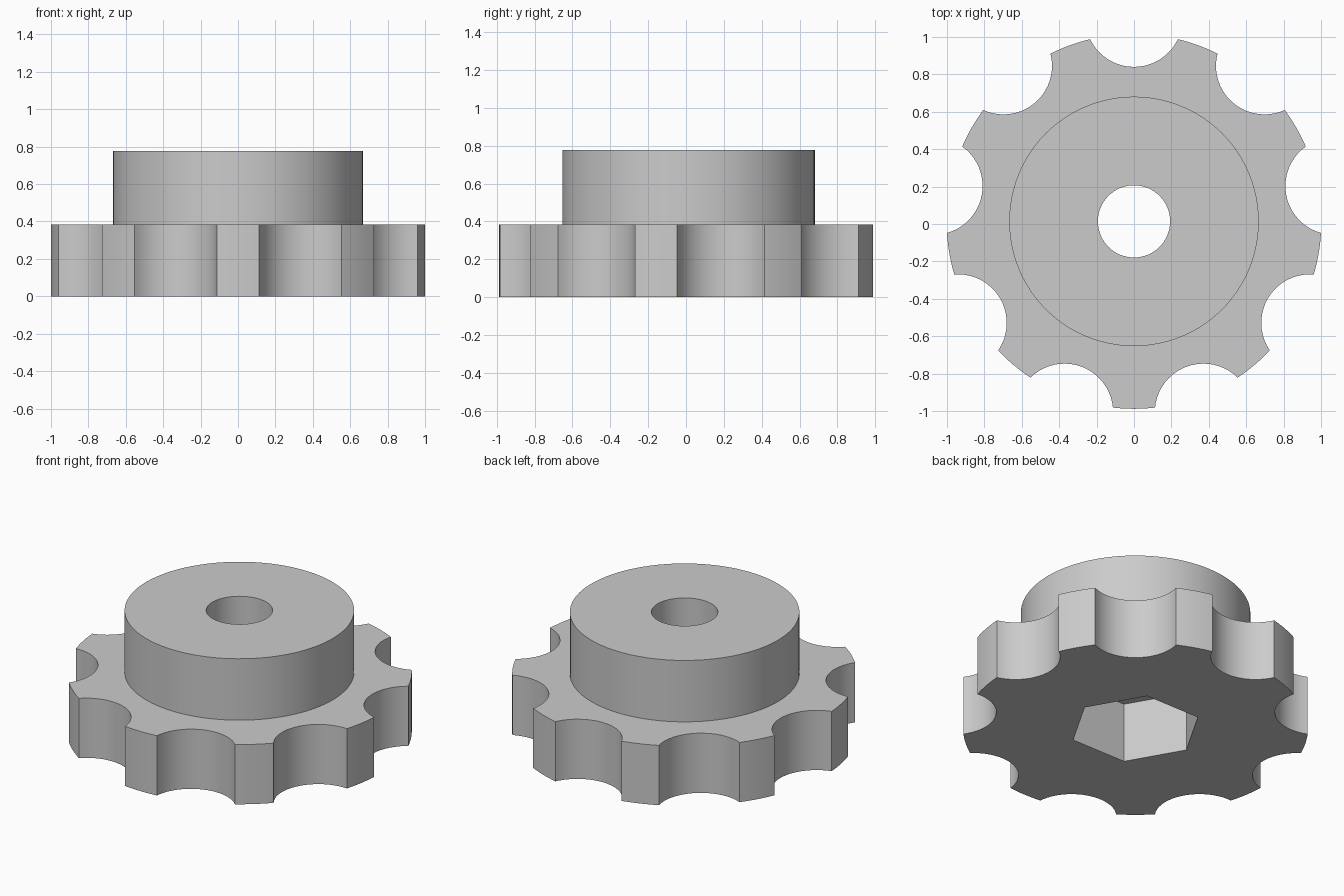
import bpy
import bmesh
from math import sin, cos, asin, acos, radians, pi, tau

if "Cube" in bpy.data.objects:
    bpy.data.objects.remove(bpy.data.objects["Cube"], do_unlink=True)

# Dimensions
CENTER_Y = 0.014
GRIP_R, GRIP_H = 1.002, 0.383
HUB_R, TOP_H = 0.667, 0.777
BORE_R, HEX_R = 0.193, 0.385
LOBES = 9
SCOOP_R, SCOOP_AT = 0.26, 1.086

grey = bpy.data.materials.new("plain grey")
grey.use_nodes = True
color = (0.6, 0.6, 0.6, 1)
grey.diffuse_color = color
grey.node_tree.nodes["Principled BSDF"].inputs["Base Color"].default_value = color


def circle(radius, count):
    return [(radius * cos(tau * i / count), radius * sin(tau * i / count))
            for i in range(count)]


def grip_outline(scoop_steps=20, tooth_steps=6):
    """Round outline with a scoop cut between each pair of teeth."""
    # Half angle of a scoop's mouth, seen from the middle and from the scoop
    mouth = acos((GRIP_R ** 2 + SCOOP_AT ** 2 - SCOOP_R ** 2) / (2 * GRIP_R * SCOOP_AT))
    sweep = asin(GRIP_R * sin(mouth) / SCOOP_R)
    points = []
    for k in range(LOBES):
        mid = pi / 2 + tau * k / LOBES
        for i in range(scoop_steps + 1):
            a = mid + pi + sweep * (1 - 2 * i / scoop_steps)
            points.append((SCOOP_AT * cos(mid) + SCOOP_R * cos(a),
                           SCOOP_AT * sin(mid) + SCOOP_R * sin(a)))
        for i in range(1, tooth_steps):
            a = mid + mouth + (tau / LOBES - 2 * mouth) * i / tooth_steps
            points.append((GRIP_R * cos(a), GRIP_R * sin(a)))
    return points


bm = bmesh.new()


def ring(points, z):
    verts = [bm.verts.new((x, y + CENTER_Y, z)) for x, y in points]
    for a, b in zip(verts, verts[1:] + verts[:1]):
        bm.edges.new((a, b))
    return verts


def wall(low, high):
    n = len(low)
    for i in range(n):
        j = (i + 1) % n
        bm.faces.new((low[i], low[j], high[j], high[i]))


def flat(outer, inner):
    """Fill the level area between two rings."""
    edges = [bm.edges.get((a, b)) for loop in (outer, inner)
             for a, b in zip(loop, loop[1:] + loop[:1])]
    bmesh.ops.triangle_fill(bm, edges=edges, use_beauty=True, normal=(0, 0, 1))


# Rings of the solid, from the outside in
outline, hub, bore, hexagon = grip_outline(), circle(HUB_R, 96), circle(BORE_R, 64), circle(HEX_R, 6)
grip_low, grip_high = ring(outline, 0), ring(outline, GRIP_H)
hub_low, hub_high = ring(hub, GRIP_H), ring(hub, TOP_H)
bore_low, bore_high = ring(bore, GRIP_H), ring(bore, TOP_H)
hex_low, hex_high = ring(hexagon, 0), ring(hexagon, GRIP_H)

# Upright walls: scalloped grip, hub, bore, hexagonal nut pocket
for low, high in ((grip_low, grip_high), (hub_low, hub_high),
                  (bore_low, bore_high), (hex_low, hex_high)):
    wall(low, high)

# Level faces: grip top, hub top, pocket ceiling, underside
for outer, inner in ((grip_high, hub_low), (hub_high, bore_high),
                     (hex_high, bore_low), (grip_low, hex_low)):
    flat(outer, inner)

bmesh.ops.recalc_face_normals(bm, faces=bm.faces)
mesh = bpy.data.meshes.new("scalloped_knob")
bm.to_mesh(mesh)
bm.free()
mesh.materials.append(grey)
knob = bpy.data.objects.new("scalloped_knob", mesh)
bpy.context.collection.objects.link(knob)

bpy.ops.object.select_all(action='DESELECT')
knob.select_set(True)
bpy.context.view_layer.objects.active = knob
bpy.ops.object.shade_smooth_by_angle(angle=radians(30))
